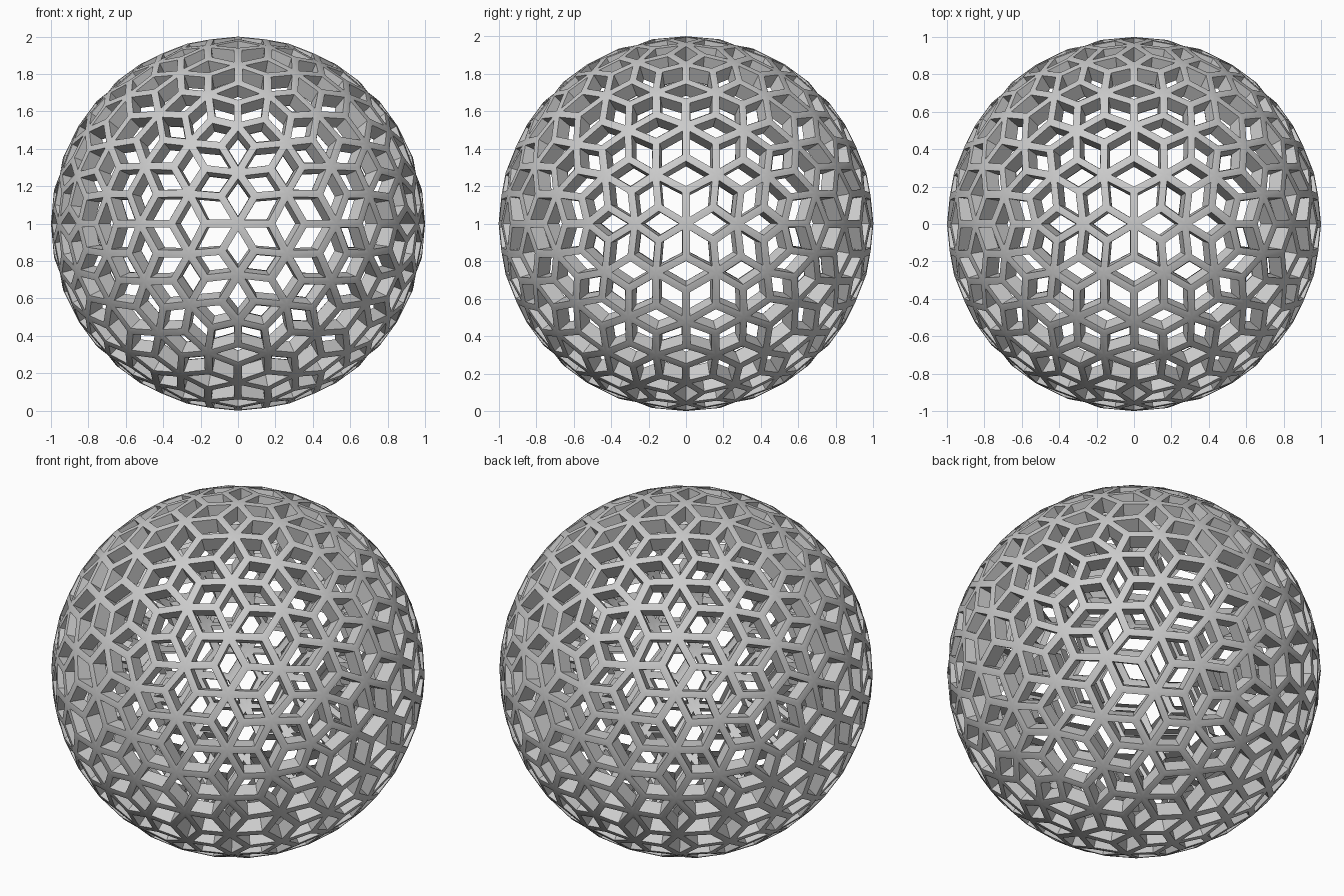
import bpy, bmesh
from mathutils import Vector

if "Cube" in bpy.data.objects:
    bpy.data.objects.remove(bpy.data.objects["Cube"])

RIB_HALF = 0.02    # half the width of a rib
DEPTH = 0.085      # how far the hole walls go inward
PHI = (1 + 5 ** 0.5) / 2

# Geodesic triangle sphere with two-fold axes along x, y and z
geo = bmesh.new()
for a in (-1, 1):
    for b in (-PHI, PHI):
        for co in ((a, 0, b), (b, a, 0), (0, b, a)):
            geo.verts.new(co)
bmesh.ops.convex_hull(geo, input=geo.verts[:])
for v in geo.verts:
    v.co.normalize()
for _ in range(2):
    bmesh.ops.subdivide_edges(geo, edges=geo.edges[:], cuts=1, use_grid_fill=True)
    for v in geo.verts:
        v.co.normalize()
geo.verts.index_update()
geo.faces.index_update()

# Nodes of the lattice: sphere points and triangle centres
bm = bmesh.new()
stars = [bm.verts.new(v.co) for v in geo.verts]
hubs = [bm.verts.new(f.calc_center_median().normalized()) for f in geo.faces]

# One rhombic window across every triangle edge
for e in geo.edges:
    f1, f2 = e.link_faces
    ring = [stars[e.verts[0].index], hubs[f1.index],
            stars[e.verts[1].index], hubs[f2.index]]
    mid = sum((v.co for v in ring), Vector()) / 4
    d1, d2 = ring[2].co - ring[0].co, ring[3].co - ring[1].co
    if d1.cross(d2).dot(mid) < 0:
        ring.reverse()
    side = (ring[1].co - ring[0].co).length
    inradius = d1.cross(d2).length / (4 * side)
    k = 1 - RIB_HALF / inradius
    rim = [bm.verts.new(mid + (v.co - mid) * k) for v in ring]
    deep = [bm.verts.new(v.co * (1 - DEPTH)) for v in rim]
    for i in range(4):
        j = (i + 1) % 4
        bm.faces.new((ring[i], ring[j], rim[j], rim[i]))
        bm.faces.new((rim[i], rim[j], deep[j], deep[i]))
geo.free()

bmesh.ops.translate(bm, verts=bm.verts[:], vec=(0, 0, 1))
mesh = bpy.data.meshes.new("lattice_sphere")
bm.to_mesh(mesh)
bm.free()
sphere = bpy.data.objects.new("lattice_sphere", mesh)
bpy.context.collection.objects.link(sphere)

# Smooth outer skin, sharp window edges
bpy.context.view_layer.objects.active = sphere
sphere.select_set(True)
bpy.ops.object.shade_smooth_by_angle(angle=0.6)
